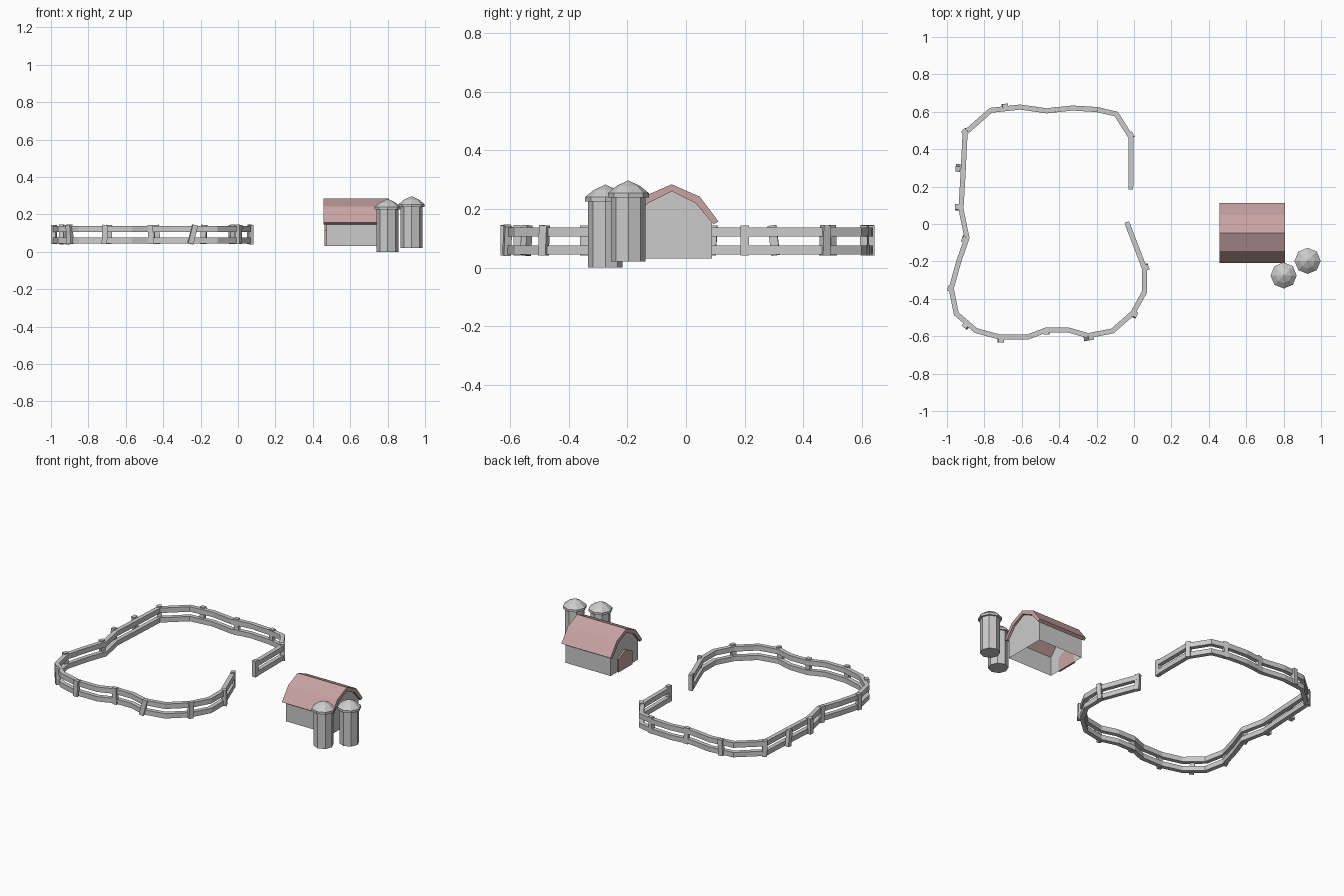
import bpy
import math
from mathutils import Vector, Matrix

if "Cube" in bpy.data.objects:
    bpy.data.objects.remove(bpy.data.objects["Cube"])


def make(name, verts, faces, mat=None):
    me = bpy.data.meshes.new(name)
    me.from_pydata([tuple(v) for v in verts], [], faces)
    me.update()
    ob = bpy.data.objects.new(name, me)
    bpy.context.collection.objects.link(ob)
    if mat:
        me.materials.append(mat)
    return ob


def bridge(n, rows):
    """Quads between consecutive closed rings of n vertices."""
    return [(r * n + i, r * n + (i + 1) % n, (r + 1) * n + (i + 1) % n, (r + 1) * n + i)
            for r in range(rows - 1) for i in range(n)]


red = bpy.data.materials.new("barn_red")
red.diffuse_color = (0.58, 0.37, 0.37, 1)
red.use_nodes = True
red.node_tree.nodes["Principled BSDF"].inputs["Base Color"].default_value = red.diffuse_color

# Fence path, counterclockwise from the gate
path = [Vector(p) for p in [
    (-.017, .20), (-.017, .465), (-.095, .588), (-.20, .612), (-.33, .62), (-.465, .605),
    (-.61, .625), (-.765, .608), (-.903, .487), (-.915, .25), (-.925, .08), (-.893, -.075),
    (-.937, -.2), (-.977, -.345), (-.95, -.48), (-.845, -.57), (-.715, -.605), (-.57, -.605),
    (-.47, -.567), (-.35, -.567), (-.245, -.597), (-.115, -.572), (-.005, -.475),
    (.055, -.365), (.055, -.235), (-.033, -.005)]]


def rail(name, z0, z1, half=.0135):
    verts = []
    last = len(path) - 1
    for i, p in enumerate(path):
        a = (p - path[max(i - 1, 0)]).normalized()
        b = (path[min(i + 1, last)] - p).normalized()
        t = (a + b).normalized()
        ref = b if i < last else a
        off = Vector((t.y, -t.x)) * half / t.dot(ref)   # mitred offset
        for s, z in ((1, z0), (1, z1), (-1, z1), (-1, z0)):
            q = p + off * s
            verts.append((q.x, q.y, z))
    n = len(verts)
    faces = bridge(4, len(path)) + [(3, 2, 1, 0), (n - 4, n - 3, n - 2, n - 1)]
    return make(name, verts, faces)


rail("fence_rail_lower", .044, .075)
rail("fence_rail_upper", .105, .137)

# Fence posts: position and sideways lean
posts = [(-.017, .20, 0), (-.015, .475, .03), (-.183, .61, -.05), (-.434, .61, .06),
         (-.69, .63, -.04), (-.905, .495, .04), (-.941, .30, .13), (-.945, .09, -.05),
         (-.908, -.08, .06), (-.984, -.345, 0), (-.90, -.545, -.08), (-.712, -.62, .06),
         (-.467, -.577, -.04), (-.242, -.61, .25), (.004, -.485, .05), (.066, -.23, -.06),
         (-.033, -.005, .04)]
for k, (x, y, lean) in enumerate(posts):
    p = Vector((x, y))

    def dist(i):
        a, d = path[i], path[i + 1] - path[i]
        f = min(max((p - a).dot(d) / d.length_squared, 0), 1)
        return (p - a - d * f).length
    j = min(range(len(path) - 1), key=dist)
    d = path[j + 1] - path[j]
    m = (Matrix.Translation((x, y, .0925)) @ Matrix.Rotation(math.atan2(d.y, d.x), 4, 'Z')
         @ Matrix.Rotation(lean, 4, 'Y'))
    ring = [(1, 1), (-1, 1), (-1, -1), (1, -1)]
    v = [m @ Vector((.0145 * a, .0125 * b, .0515 * c)) for c in (-1, 1) for a, b in ring]
    make(f"fence_post_{k + 1}", v, bridge(4, 2) + [(3, 2, 1, 0), (4, 5, 6, 7)])


# Silos: eight-sided body with a stepped cap
def silo(name, x, y, base, rise):
    prof = [(.059, base), (.059, .225 + rise), (.070, .225 + rise), (.070, .240 + rise),
            (.041, .264 + rise), (.0005, .283 + rise)]
    n = 8
    v = [(x + r * math.cos(math.tau * i / n), y + r * math.sin(math.tau * i / n), z)
         for r, z in prof for i in range(n)]
    top = (len(prof) - 1) * n
    f = bridge(n, len(prof)) + [tuple(reversed(range(n))), tuple(range(top, top + n))]
    make(name, v, f)


silo("silo_front", .80, -.275, 0, 0)
silo("silo_back", .928, -.197, .02, .014)

# Barn walls: open underneath, gables rising to the roof
CY = -.049
X0, X1 = .473, .793


def extrude_x(prof, x0, x1):
    return [(x, CY + y, z) for x in (x0, x1) for y, z in prof]


wall = [(-.138, .03), (.138, .03), (.138, .16), (.084, .222), (0, .262), (-.084, .222), (-.138, .16)]
make("barn_walls", extrude_x(wall, X0, X1),
     [(6, 5, 4, 3, 2, 1, 0), (7, 8, 9, 10, 11, 12, 13), (1, 2, 9, 8), (0, 7, 13, 6)])

# Gambrel roof slab
half_out = [(.160, .157), (.096, .242), (0, .284)]
half_in = [(.143, .147), (.082, .219), (0, .260)]


def mirror(h):
    return h + [(-y, z) for y, z in reversed(h[:-1])]


outer, inner = mirror(half_out), mirror(half_in)
loop = outer + inner[::-1]
n = len(loop)
ends = [(i, i + 1, 8 - i, 9 - i) for i in range(4)]
make("barn_roof", extrude_x(loop, .458, .807),
     bridge(n, 2) + [f[::-1] for f in ends] + [tuple(a + n for a in f) for f in ends], red)

# Peaked door on the left gable
door = [(-.07, .03), (.07, .03), (.07, .115), (0, .15), (-.07, .115)]
make("barn_door", extrude_x(door, .463, X0 + .002),
     bridge(5, 2) + [(4, 3, 2, 1, 0), (5, 6, 7, 8, 9)], red)
